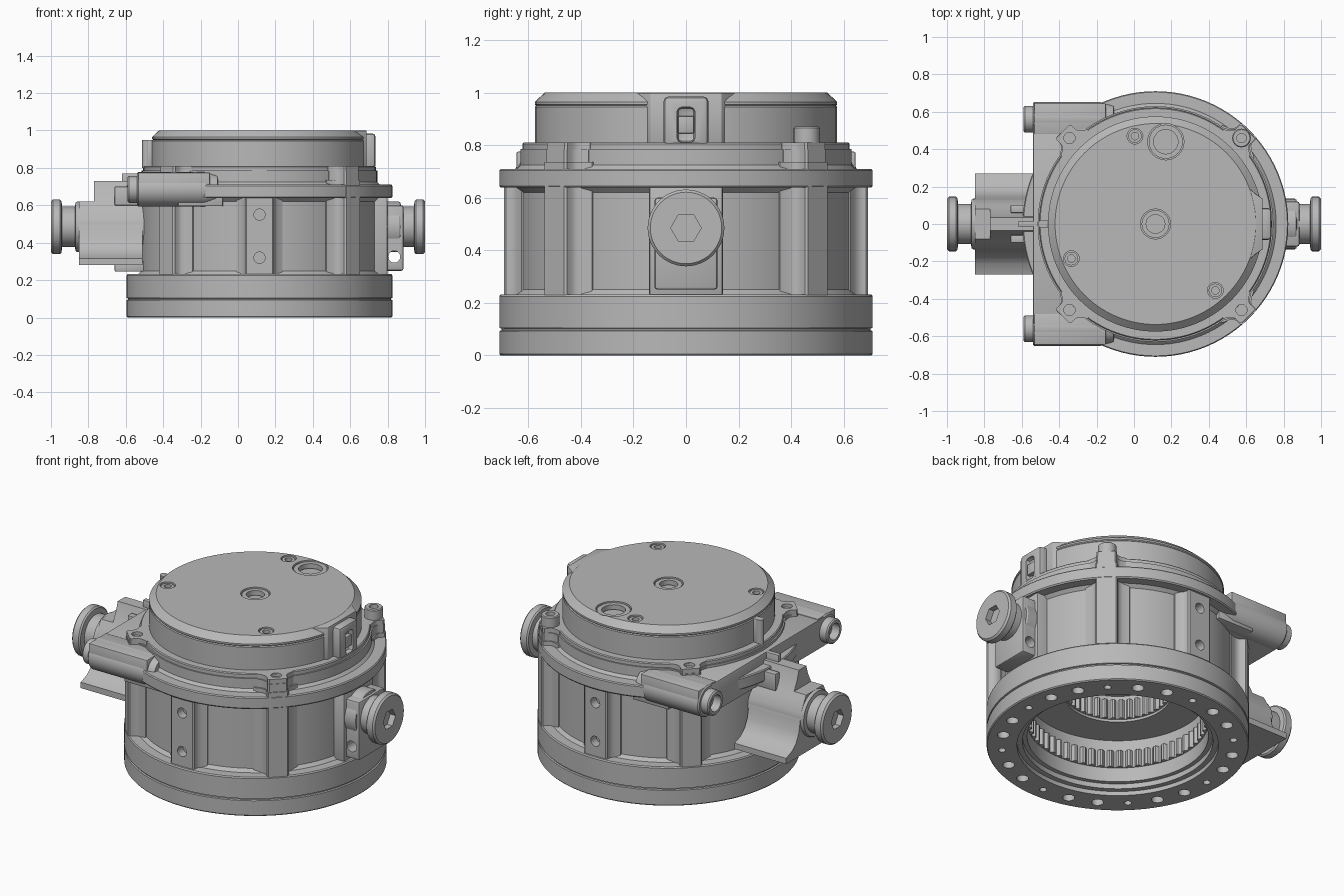
import bpy, bmesh, math
from mathutils import Matrix, Vector

if "Cube" in bpy.data.objects:
    bpy.data.objects.remove(bpy.data.objects["Cube"])

CX = 0.115         # axis of the round housing
AXLE = 0.485       # height of the side plugs
parts = []

metal = bpy.data.materials.new("cast_grey")
metal.use_nodes = True
grey = (0.48, 0.48, 0.48, 1)
metal.diffuse_color = grey
metal.node_tree.nodes["Principled BSDF"].inputs["Base Color"].default_value = grey


def finish(name, bm, matrix=Matrix()):
    bmesh.ops.remove_doubles(bm, verts=bm.verts, dist=1e-5)
    bmesh.ops.recalc_face_normals(bm, faces=bm.faces)
    bm.transform(matrix)
    mesh = bpy.data.meshes.new(name)
    bm.to_mesh(mesh)
    bm.free()
    mesh.materials.append(metal)
    ob = bpy.data.objects.new(name, mesh)
    bpy.context.collection.objects.link(ob)
    parts.append(ob)
    return ob


def along(axis, at):
    """Matrix that lays local z along the axis at a point."""
    return Matrix.Translation(at) @ Vector(axis).to_track_quat('Z', 'Y').to_matrix().to_4x4()


def lathe(name, profile, at=(CX, 0, 0), axis=(0, 0, 1), steps=96):
    bm = bmesh.new()
    vs = [bm.verts.new((r, 0, z)) for r, z in profile]
    es = [bm.edges.new(p) for p in zip(vs, vs[1:])]
    if profile[0][0] > 0:
        es.append(bm.edges.new((vs[-1], vs[0])))
    bmesh.ops.spin(bm, geom=vs + es, cent=(0, 0, 0), axis=(0, 0, 1),
                   angle=math.tau, steps=steps)
    return finish(name, bm, along(axis, at))


def rod(name, r, length, at, axis=(0, 0, 1), steps=24):
    return lathe(name, [(0, 0), (r, 0), (r, length), (0, length)], at, axis, steps)


def prism(name, outline, length, matrix, bevel=0):
    bm = bmesh.new()
    face = bm.faces.new([bm.verts.new((a, b, 0)) for a, b in outline])
    new = bmesh.ops.extrude_face_region(bm, geom=[face])["geom"]
    bmesh.ops.translate(bm, vec=(0, 0, length),
                        verts=[v for v in new if isinstance(v, bmesh.types.BMVert)])
    if bevel:
        bmesh.ops.bevel(bm, geom=bm.edges[:], offset=bevel, segments=2,
                        profile=0.5, affect='EDGES')
    return finish(name, bm, matrix)


def box(name, x, y, z, bevel=0.008):
    outline = [(x[0], y[0]), (x[1], y[0]), (x[1], y[1]), (x[0], y[1])]
    return prism(name, outline, z[1] - z[0], Matrix.Translation((0, 0, z[0])), bevel)


def rib(name, degrees, wall, tip, half_width, z0, z1, flare=0.045):
    """Radial rib whose flanks curve out into a round wall."""
    side = [(wall - .08, half_width + flare), (wall - .006, half_width + flare),
            (wall + .01, half_width + flare * .4), (wall + .025, half_width + flare * .1),
            (wall + .04, half_width), (tip - .008, half_width), (tip, half_width - .008)]
    outline = side + [(x, -y) for x, y in reversed(side)]
    turn = Matrix.Rotation(math.radians(degrees), 4, 'Z')
    return prism(name, outline, z1 - z0, Matrix.Translation((CX, 0, z0)) @ turn)


def cut(target, cutters):
    """Subtract the cutters and remove them."""
    bpy.context.view_layer.objects.active = target
    for c in cutters:
        c.hide_render = True
        mod = target.modifiers.new("cut", 'BOOLEAN')
        mod.operation, mod.solver, mod.object = 'DIFFERENCE', 'EXACT', c
        bpy.ops.object.modifier_apply(modifier=mod.name)
        parts.remove(c)
        bpy.data.objects.remove(c)


def tooth_ring(name, outer, root, tip, z0, z1, count):
    bm = bmesh.new()
    rings = []
    for i in range(count * 4):
        a = math.tau * i / (count * 4)
        r = tip if i % 4 < 2 else root
        rings.append([bm.verts.new((q * math.cos(a), q * math.sin(a), z))
                      for q, z in ((outer, z0), (r, z0), (r, z1), (outer, z1))])
    for a, b in zip(rings, rings[1:] + rings[:1]):
        for k in range(4):
            j = (k + 1) % 4
            bm.faces.new((a[k], a[j], b[j], b[k]))
    return finish(name, bm, Matrix.Translation((CX, 0, 0)))


def polar(r, degrees, z):
    a = math.radians(degrees)
    return (CX + r * math.cos(a), r * math.sin(a), z)


# Housing: stepped base, recessed wall, flange and deck, open underneath
housing = lathe("housing", [
    (0, .47), (.287, .47), (.287, .31), (.49, .31), (.49, .055), (.515, .055),
    (.515, .025), (.545, .025), (.545, 0),
    (.705, 0), (.71, .006), (.71, .093), (.702, .096), (.702, .102), (.71, .105),
    (.71, .225), (.705, .232), (.65, .232), (.632, .25), (.632, .62), (.65, .638),
    (.705, .638), (.71, .645), (.71, .704), (.705, .71), (.645, .71), (.63, .725),
    (.63, .785), (0, .785)])
cut(housing, [rod("bolt_cutter", .033 if i % 3 else .02, .08, polar(.628, i * 15, -.04), steps=16)
              for i in range(24)])
for i in range(0, 24, 3):
    lathe("bolt_seat", [(.024, -.002), (.04, -.002), (.04, .01), (.024, .01)],
          polar(.628, i * 15, .002), steps=20)
tooth_ring("large_ring_gear", .492, .485, .468, .14, .24, 60)
tooth_ring("small_ring_gear", .289, .282, .266, .325, .44, 40)

# Gasket rim and the four corner posts with ears
lathe("gasket_rim", [(0, .78), (.622, .78), (.622, .805), (.617, .81), (0, .81)])
for deg in (45, 135, 225, 315):
    rib("corner_post", deg, .632, .708, .06, .23, .735, .06)
    rib("post_head", deg, .63, .703, .055, .705, .783)
    ear = rib("gasket_ear", deg, .622, .7, .055, .78, .81)
    spot = polar(.65, deg, .79)
    if deg == 45:
        lathe("tall_bolt", [(0, .03), (.025, .03), (.025, .08), (.045, .08), (.05, .075),
                            (.05, 0), (0, 0)], spot, steps=28)
    else:
        cut(ear, [rod("ear_hole", .03, .1, spot, steps=20)])

# Front and back pads with two threaded holes
for side in (-1, 1):
    pad = rib("threaded_pad", side * 90, .632, .692, .077, .23, .64)
    cut(pad, [rod("pad_hole", .03, .1, (CX, side * .64, z), (0, side, 0)) for z in (.32, .55)])

# Cover with chamfered edge, ports and screws
cover = lathe("cover", [(0, .8), (.575, .8), (.575, .945), (.57, .95), (.575, .955),
                        (.575, .965), (.537, 1), (0, 1)])
ports = [("center_port", CX, 0, .08, .05), ("filler_port", .17, .44, .097, .065)]
ports += [("cover_screw", x, y, .042, .02) for x, y in ((.005, .47), (-.335, -.185), (.435, -.355))]
cut(cover, [rod("port_cutter", outer, .1, (x, y, .96), steps=32) for _, x, y, outer, _ in ports])
for name, x, y, outer, inner in ports:
    lathe(name, [(inner, -.035), (outer - .006, -.035), (outer - .006, -.006), (inner, -.006)],
          (x, y, 1), steps=32)

# Cover latch on the left and locating rib on the right
tab = [(.5, -.21), (.605, -.2), (.645, -.165), (.688, -.135), (.688, .135), (.645, .165),
       (.605, .2), (.5, .21)]
prism("latch_tab", tab, .197, Matrix.Translation((0, 0, .802)), .003)
latch = box("latch", (.66, .735), (-.085, .085), (.795, .985), .018)
cut(latch, [box("latch_slot", (.705, .8), (-.035, .035), (.81, .945), .02)])
box("latch_key", (.69, .73), (-.03, .03), (.845, .91), .003)
rod("locating_pin", .022, .15, (-.49, 0, .8))
box("pin_web", (-.49, -.45), (-.02, .02), (.8, .95), .002)
box("deck_rib", (-.62, -.49), (-.014, .014), (.7, .77), .003)

# Right-hand mounting bracket with two tubular arms
box("bracket_plate", (-.54, -.08), (-.57, .57), (.595, .77), .006)
for side in (-1, 1):
    lathe("bracket_arm", [(0, 0), (.085, 0), (.092, .007), (.092, .36), (.075, .43), (0, .44)],
          (-.54, side * .56, .685), (1, 0, 0), 40)
    box("arm_web", (-.535, -.15), sorted((side * .48, side * .645)), (.65, .775), .006)
    box("arm_foot", (-.32, -.08), sorted((side * .48, side * .62)), (.595, .68), .006)
    lathe("arm_sleeve", [(.048, -.05), (.065, -.05), (.072, -.043), (.072, .02), (.048, .02)],
          (-.54, side * .56, .685), (1, 0, 0), 32)


# Side plugs with hexagon sockets
def plug(side):
    ob = lathe("side_plug", [(0, .5), (.135, .5), (.135, .86), (.13, .868), (.108, .872),
                             (.108, .94), (.138, .944), (.146, .952), (.146, .99),
                             (.136, 1), (0, 1)], (0, 0, AXLE), (side, 0, 0), 48)
    cut(ob, [rod("hex_cutter", .058, .1, (side * .965, 0, AXLE), (side, 0, 0), 6)])


plug(-1)
plug(1)

# Left plug boss
box("left_boss", (.6, .8), (-.14, .14), (.225, .645), .01)
foot = box("left_boss_plate", (.7, .885), (-.12, .12), (.25, .6), .012)
cut(foot, [rod("foot_hole", .032, .4, (.835, -.2, .325), (0, 1, 0))])

# Right plug saddle: flared wings swept up to a central crest
half = [(.27, .28), (.27, .315), (.215, .335), (.175, .37), (.15, .42), (.138, .48),
        (.125, .54), (.1, .585), (.08, .62)]
crest = [(.132, .5), (.105, .57), (.075, .63), (.05, .68), (.035, .73)]
to_x = Matrix(((0, 0, 1, 0), (1, 0, 0, 0), (0, 1, 0, 0), (0, 0, 0, 1)))
for name, side, x, length in (("plug_saddle", half, -.85, .34), ("saddle_crest", crest, -.77, .25)):
    outline = side + [(-y, z) for y, z in reversed(side)]
    prism(name, outline, length, Matrix.Translation((x, 0, 0)) @ to_x)
for y in (-.08, .08):
    box("saddle_lug", (-.66, -.52), (y - .02, y + .02), (.6, .7), .004)
box("saddle_foot", (-.66, -.5), (-.12, .12), (.245, .3))

# Smooth the curved faces, keep the edges crisp
for ob in bpy.context.selected_objects:
    ob.select_set(False)
for ob in parts:
    ob.select_set(True)
bpy.context.view_layer.objects.active = housing
bpy.ops.object.shade_smooth_by_angle(angle=math.radians(30))
